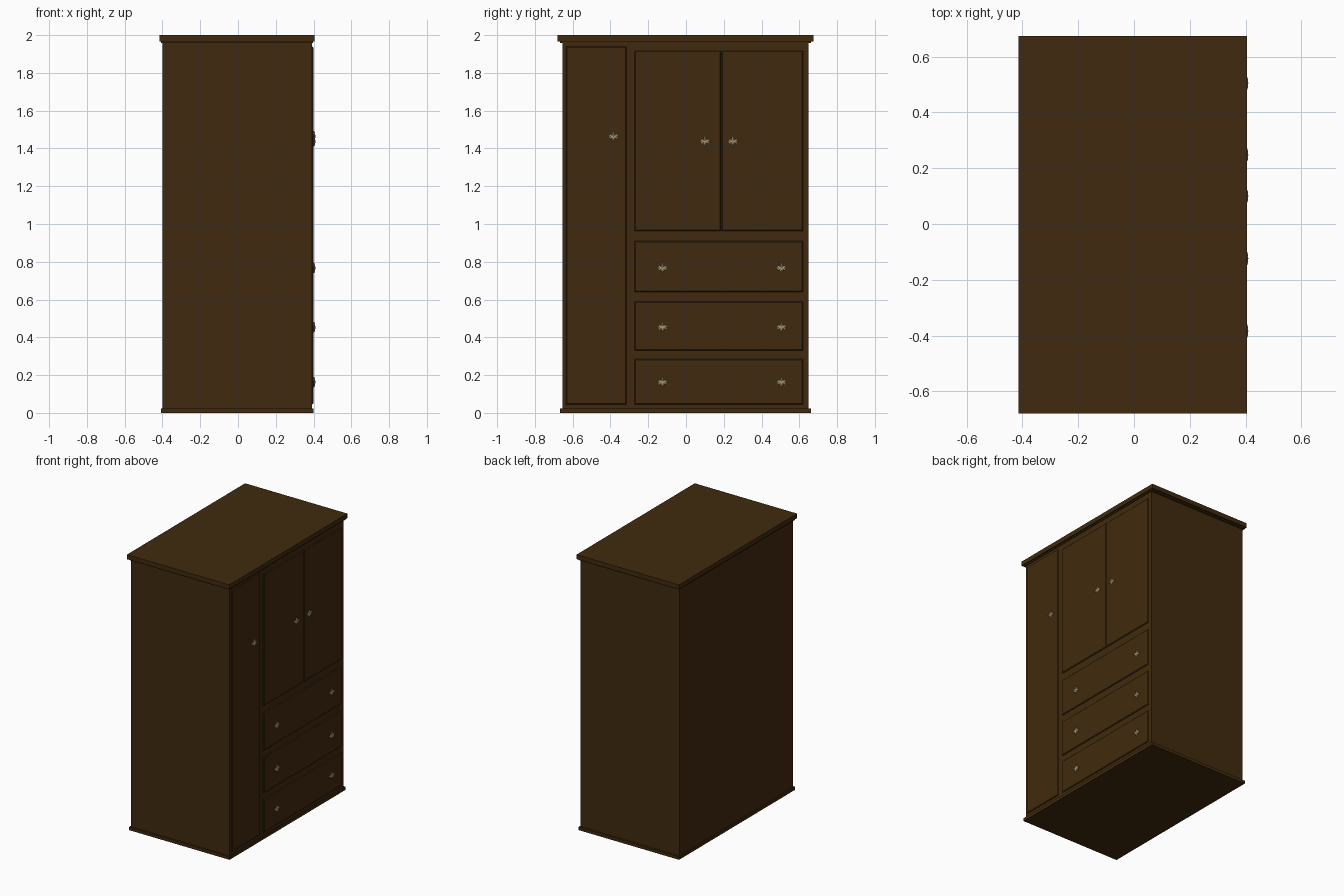
import bpy, bmesh
from mathutils import Vector

if "Cube" in bpy.data.objects:
    bpy.data.objects.remove(bpy.data.objects["Cube"])


def material(name, rgb):
    m = bpy.data.materials.new(name)
    m.diffuse_color = (*rgb, 1)
    m.use_nodes = True
    m.node_tree.nodes["Principled BSDF"].inputs["Base Color"].default_value = m.diffuse_color
    return m


WOOD = material("dark_wood", (0.051, 0.023, 0.0044))
BRASS = material("pale_brass", (0.43, 0.33, 0.17))


def finish(name, bm, mat):
    bmesh.ops.recalc_face_normals(bm, faces=bm.faces)
    me = bpy.data.meshes.new(name)
    bm.to_mesh(me)
    bm.free()
    me.materials.append(mat)
    ob = bpy.data.objects.new(name, me)
    bpy.context.collection.objects.link(ob)
    return ob


def box(name, x, y, z, chamfer=0.0):
    """Box from ranges; chamfer slopes the rim of its +x face."""
    bm = bmesh.new()
    bmesh.ops.create_cube(bm, size=1)
    for v in bm.verts:
        v.co = Vector([r[0] if c < 0 else r[1] for c, r in zip(v.co, (x, y, z))])
    if chamfer:
        front = [e for e in bm.edges if all(v.co.x > x[1] - 1e-5 for v in e.verts)]
        bmesh.ops.bevel(bm, geom=front, offset=chamfer, segments=1, affect='EDGES')
    return finish(name, bm, WOOD)


# Carcass with overhanging top and plinth
box("carcass", (-0.40, 0.392), (-0.655, 0.648), (0.02, 1.967))
box("top_moulding", (-0.408, 0.398), (-0.667, 0.661), (1.958, 1.968))
box("top_board", (-0.415, 0.406), (-0.68, 0.674), (1.967, 2.0))
box("plinth", (-0.408, 0.40), (-0.668, 0.662), (0.0, 0.022))

# Doors and drawer fronts on the +x face
FX = (0.38, 0.399)
box("tall_door", FX, (-0.635, -0.315), (0.045, 1.94), 0.005)
box("left_upper_door", FX, (-0.272, 0.184), (0.963, 1.917), 0.005)
box("right_upper_door", FX, (0.187, 0.62), (0.963, 1.917), 0.005)
DRAWERS = [(0.64, 0.91), (0.33, 0.59), (0.045, 0.285)]
for i, zr in enumerate(DRAWERS):
    box(f"drawer_front_{i + 1}", FX, (-0.272, 0.62), zr, 0.005)

# Leaf-shaped handle: half outline mirrored, domed towards the middle
HALF = [(0, 0.029), (0.006, 0.019), (0.006, 0.011), (0.016, 0.012), (0.021, 0.006),
        (0.032, 0.003), (0.022, -0.004), (0.017, -0.012), (0.009, -0.012), (0, -0.027)]
OUTLINE = HALF + [(-y, z) for y, z in HALF[-2:0:-1]]


def handle(name, y, z):
    bm = bmesh.new()
    rings = [[bm.verts.new((x, y + a * s, z + b * s)) for a, b in OUTLINE]
             for x, s in ((0.397, 1), (0.403, 1), (0.408, 0.55))]
    n = len(OUTLINE)
    for lo, hi in zip(rings, rings[1:]):
        for i in range(n):
            j = (i + 1) % n
            bm.faces.new((lo[i], lo[j], hi[j], hi[i]))
    bm.faces.new(rings[0])
    tip = bm.verts.new((0.41, y, z))
    for i in range(n):
        bm.faces.new((rings[-1][i], rings[-1][(i + 1) % n], tip))
    finish(name, bm, BRASS)


handle("tall_door_handle", -0.384, 1.463)
handle("left_upper_handle", 0.10, 1.437)
handle("right_upper_handle", 0.248, 1.437)
for i, z in enumerate((0.767, 0.453, 0.162)):
    for side, y in (("left", -0.124), ("right", 0.505)):
        handle(f"drawer_{i + 1}_{side}_handle", y, z)
